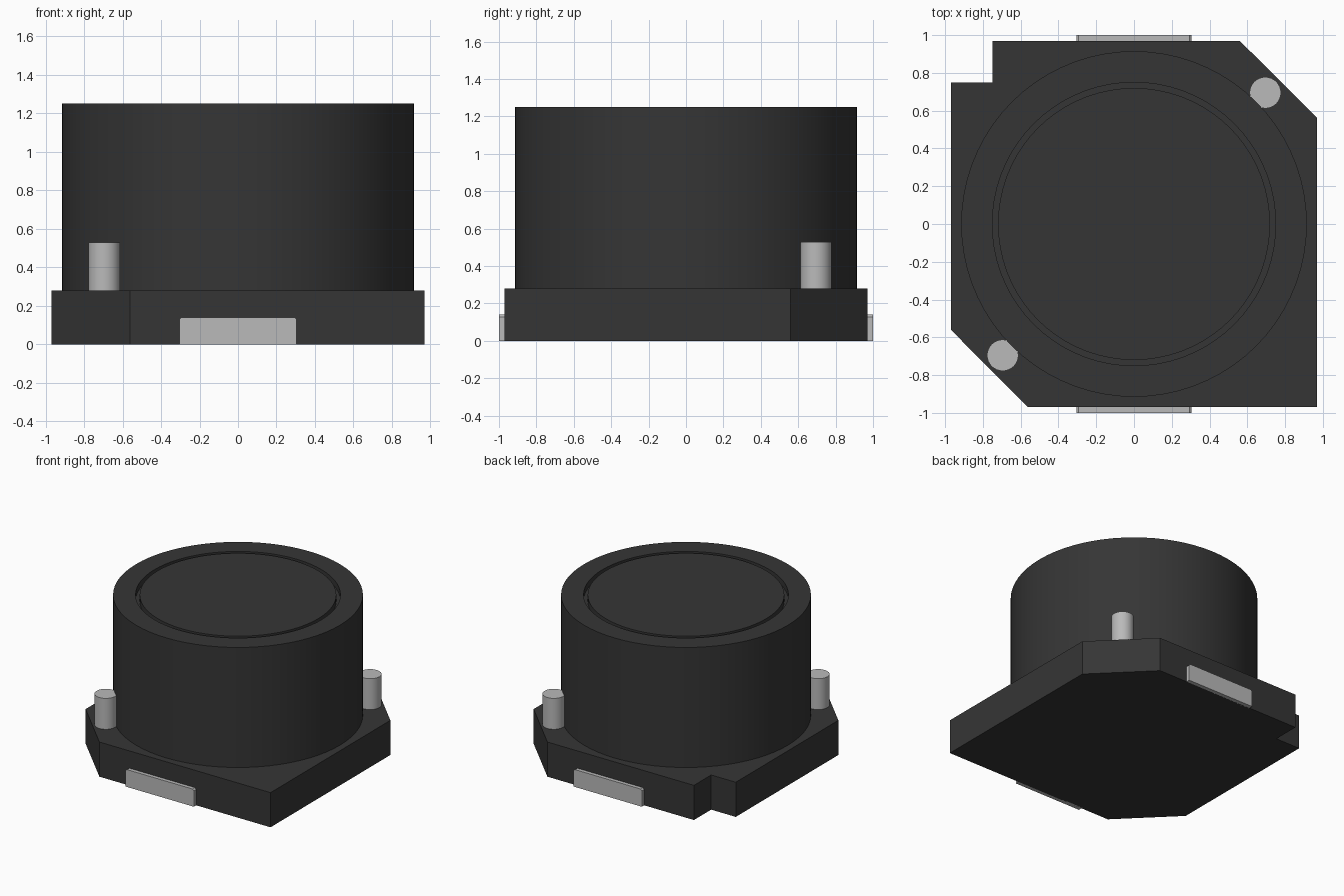
import bpy
import bmesh
import math

cube = bpy.data.objects.get("Cube")
if cube:
    bpy.data.objects.remove(cube, do_unlink=True)


def material(name, rgb):
    m = bpy.data.materials.new(name)
    m.use_nodes = True
    m.diffuse_color = (*rgb, 1)
    b = m.node_tree.nodes["Principled BSDF"]
    b.inputs["Base Color"].default_value = (*rgb, 1)
    b.inputs["Roughness"].default_value = 0.6
    return m


BLACK = material("charcoal black", (0.036, 0.036, 0.036))
METAL = material("light grey metal", (0.49, 0.49, 0.49))


def finish(bm, name, mat, smooth=False):
    bmesh.ops.recalc_face_normals(bm, faces=bm.faces)
    me = bpy.data.meshes.new(name)
    bm.to_mesh(me)
    bm.free()
    me.materials.append(mat)
    ob = bpy.data.objects.new(name, me)
    bpy.context.collection.objects.link(ob)
    if smooth:
        bpy.ops.object.select_all(action='DESELECT')
        ob.select_set(True)
        bpy.context.view_layer.objects.active = ob
        bpy.ops.object.shade_smooth_by_angle(angle=math.radians(30))
    return ob


def prism(name, points, offset, mat):
    """Extrude a closed 3D outline along an offset."""
    bm = bmesh.new()
    face = bm.faces.new([bm.verts.new(p) for p in points])
    ext = bmesh.ops.extrude_face_region(bm, geom=[face], use_keep_orig=True)
    bmesh.ops.translate(bm, vec=offset,
                        verts=[v for v in ext["geom"] if isinstance(v, bmesh.types.BMVert)])
    return finish(bm, name, mat)


def lathe(name, profile, mat, segments, centre=(0, 0)):
    """Revolve an (r, z) profile running from axis to axis."""
    bm = bmesh.new()
    rings = []
    for r, z in profile:
        count = segments if r else 1
        rings.append([bm.verts.new((centre[0] + r * math.cos(math.tau * i / segments),
                                    centre[1] + r * math.sin(math.tau * i / segments), z))
                      for i in range(count)])
    for a, b in zip(rings, rings[1:]):
        if len(a) == 1 or len(b) == 1:
            bm.faces.new(a if len(b) == 1 else b)   # flat cap
            continue
        for i in range(segments):
            j = (i + 1) % segments
            bm.faces.new((a[i], a[j], b[j], b[i]))
    bmesh.ops.delete(bm, geom=[v for v in bm.verts if not v.link_faces], context='VERTS')
    return finish(bm, name, mat, smooth=True)


# Base plate: two chamfered corners and one square notch
E, C, N, BASE_TOP = 0.97, 0.56, 0.75, 0.28
outline = [(-C, -E), (E, -E), (E, C), (C, E), (-N, E), (-N, N), (-E, N), (-E, -C)]
prism("base_plate", [(x, y, 0) for x, y in outline], (0, 0, BASE_TOP), BLACK)

# Round body with a narrow ring groove in its top
TOP, FLOOR = 1.25, 1.20
lathe("round_body", [(0, TOP), (0.72, TOP), (0.72, FLOOR), (0.75, FLOOR), (0.75, TOP),
                     (0.915, TOP), (0.915, BASE_TOP - 0.02), (0, BASE_TOP - 0.02)], BLACK, 72)

# Upright pins and side contact pads, one pair per diagonal / face
W, H, K = 0.305, 0.14, 0.012
pad = [(-W, 0), (W, 0), (W, H - K), (W - K, H), (K - W, H), (-W, H - K)]
for s, side in ((-1, "front"), (1, "back")):
    lathe(side + "_pin", [(0, 0.53), (0.083, 0.53), (0.083, 0.26), (0, 0.26)],
          METAL, 32, (s * 0.695, s * 0.695))
    prism(side + "_contact_pad", [(x, s * 0.96, z) for x, z in pad], (0, s * 0.04, 0), METAL)
